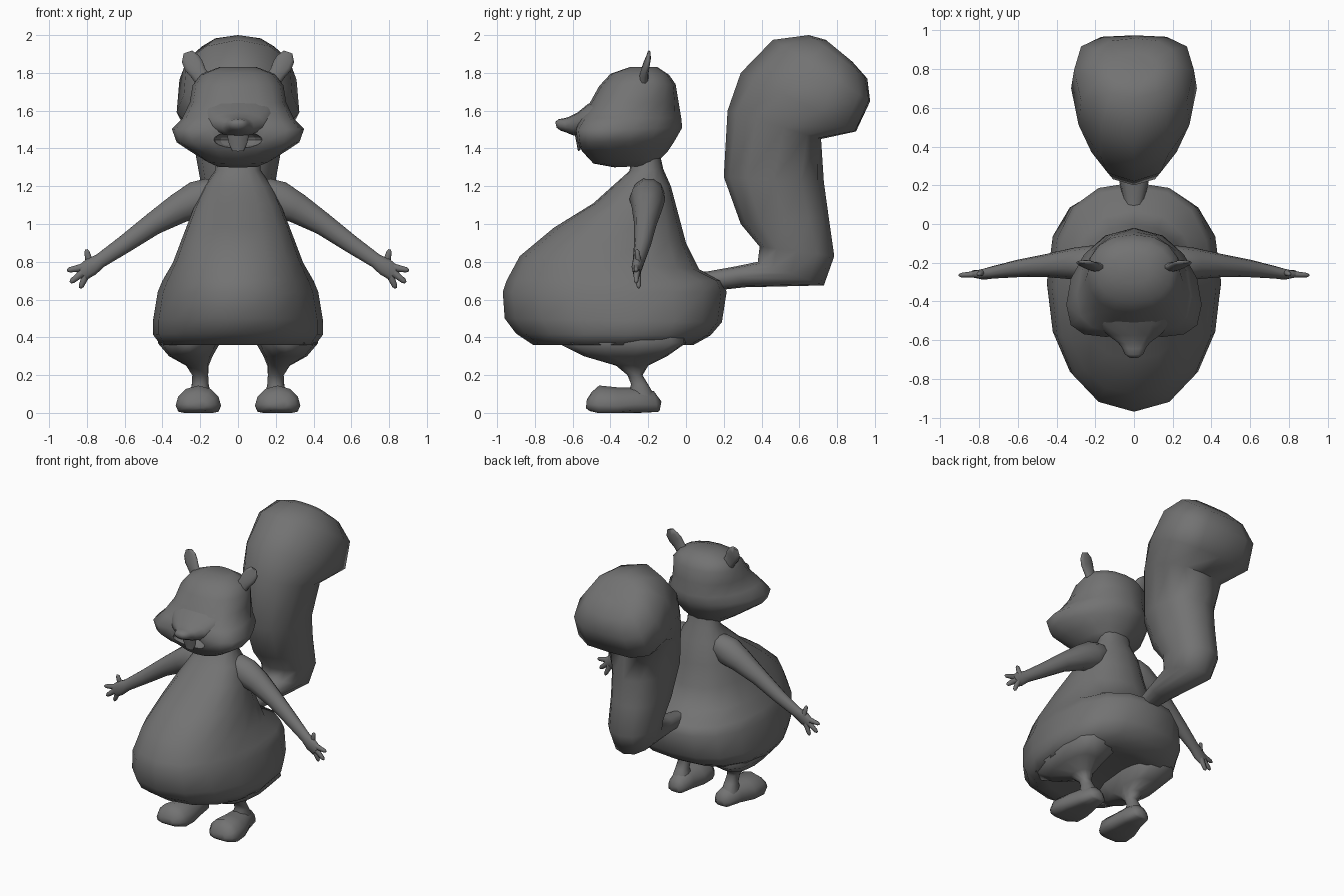
import bpy, bmesh, math
from mathutils import Vector

fur = bpy.data.materials.new("dark_grey")
fur.diffuse_color = (.17, .17, .17, 1)


def skin(name, rings, mirror=False, angle=75):
    """Join rings of points into one closed skin."""
    bm = bmesh.new()
    loops = [[bm.verts.new(p) for p in r] for r in rings]
    n = len(loops[0])
    for a, b in zip(loops, loops[1:]):
        for i in range(n):
            j = (i + 1) % n
            bm.faces.new((a[i], a[j], b[j], b[i]))
    for end in (loops[0], loops[-1]):
        bm.faces.new(end)
    bmesh.ops.recalc_face_normals(bm, faces=bm.faces)
    me = bpy.data.meshes.new(name)
    bm.to_mesh(me)
    bm.free()
    me.materials.append(fur)
    ob = bpy.data.objects.new(name, me)
    bpy.context.collection.objects.link(ob)
    bpy.ops.object.select_all(action='DESELECT')
    ob.select_set(True)
    bpy.context.view_layer.objects.active = ob
    bpy.ops.object.shade_smooth_by_angle(angle=math.radians(angle))
    if mirror:
        m = ob.modifiers.new("mirror", 'MIRROR')
        m.use_mirror_merge = False
    return ob


def power(v, e):
    return math.copysign(abs(v) ** e, v)


def profile(name, rows, cx=None, n=14, e=0.88, **kw):
    """Rows: front y, z, back y, z, half width, forward bias; cx: ring centre x."""
    rings = []
    for k, (py, pz, qy, qz, hw, b) in enumerate(rows):
        p, q = Vector((0, py, pz)), Vector((0, qy, qz))
        mid, half = (p + q) / 2, (p - q) / 2
        x0 = cx[k] if cx else 0
        ring = []
        for i in range(n):
            a = 2 * math.pi * i / n
            s, c = power(math.sin(a), e), power(math.cos(a), e)
            v = mid + half * (c + b * s * s)
            ring.append(Vector((x0 + hw * s, v.y, v.z)))
        rings.append(ring)
    return skin(name, rings, **kw)


def tube(name, pts, radii, side=(0, 1, 0), n=10, mirror=True):
    """Sweep an ellipse along points; radii: (along side, across side)."""
    pts = [Vector(p) for p in pts]
    rings = []
    for k, p in enumerate(pts):
        t = (pts[min(k + 1, len(pts) - 1)] - pts[max(k - 1, 0)]).normalized()
        v = t.cross(Vector(side)).normalized()
        u = v.cross(t)
        ru, rv = radii[k]
        rings.append([p + u * ru * math.cos(2 * math.pi * i / n)
                      + v * rv * math.sin(2 * math.pi * i / n) for i in range(n)])
    return skin(name, rings, mirror=mirror)


# Pear-shaped body with neck, hollowed slightly underneath
profile("body", [
    (-.55, .385, -.10, .385, .15, 0), (-.72, .36, -.02, .36, .33, 0),
    (-.81, .36, .04, .36, .41, -.1), (-.90, .42, .13, .41, .45, -.15),
    (-.96, .50, .19, .48, .45, -.15), (-.97, .64, .215, .64, .425, -.1),
    (-.95, .70, .19, .70, .40, -.1), (-.88, .83, .07, .76, .345, 0),
    (-.70, .98, 0, .90, .29, 0), (-.49, 1.11, -.04, 1.05, .235, .1),
    (-.39, 1.20, -.08, 1.20, .18, 0), (-.30, 1.28, -.12, 1.29, .12, 0),
    (-.28, 1.38, -.14, 1.38, .11, 0)], n=16)

# Thighs tapering to thin ankles
profile("leg", [
    (-.62, .48, .0, .48, .13, -.2), (-.68, .37, .0, .37, .165, -.3),
    (-.54, .30, -.10, .30, .115, -.2), (-.37, .25, -.20, .25, .06, 0),
    (-.31, .20, -.23, .20, .042, 0), (-.29, .15, -.20, .15, .045, 0),
    (-.32, .08, -.16, .08, .06, 0)],
    cx=[.24, .26, .25, .215, .20, .20, .20], n=12, mirror=True)

# Flat-bottomed feet, heel to toe
profile("foot", [
    (-.13, .06, -.14, .01, .03, 0), (-.17, .115, -.15, .005, .065, -.3),
    (-.26, .135, -.25, 0, .085, -.3), (-.36, .135, -.36, 0, .115, -.45),
    (-.46, .145, -.46, 0, .12, -.45), (-.50, .11, -.51, .01, .095, -.3),
    (-.525, .07, -.53, .025, .05, -.1)],
    cx=[.185, .19, .195, .205, .21, .215, .215], n=12, e=.85, mirror=True)

# Head with wide cheeks
head = profile("head", [
    (-.38, 1.30, -.16, 1.31, .11, 0), (-.49, 1.32, -.13, 1.35, .17, .1),
    (-.55, 1.385, -.10, 1.38, .25, .3), (-.57, 1.43, -.06, 1.44, .325, .42),
    (-.58, 1.50, -.02, 1.51, .35, .42), (-.56, 1.56, -.025, 1.56, .295, .3),
    (-.51, 1.64, -.04, 1.65, .255, .1), (-.46, 1.73, -.055, 1.74, .24, 0),
    (-.40, 1.795, -.09, 1.79, .195, 0), (-.30, 1.83, -.15, 1.83, .10, 0)], n=16)

# Open mouth carved into the head
bpy.ops.mesh.primitive_uv_sphere_add(segments=16, ring_count=10, radius=1,
                                     location=(0, -.58, 1.445))
cutter = bpy.context.object
cutter.name = "mouth_cutter"
cutter.data.materials.append(fur)
cutter.scale = (.13, .09, .045)
cutter.hide_render = True
cutter.hide_viewport = True
cut = head.modifiers.new("mouth", 'BOOLEAN')
cut.operation = 'DIFFERENCE'
cut.object = cutter

# Broad snout ending in a small nose, and front teeth
profile("snout", [
    (-.40, 1.70, -.40, 1.48, .22, 0), (-.52, 1.635, -.51, 1.475, .19, 0),
    (-.575, 1.59, -.57, 1.465, .14, 0), (-.62, 1.567, -.60, 1.47, .085, 0),
    (-.645, 1.56, -.635, 1.485, .062, 0), (-.675, 1.555, -.665, 1.495, .05, 0),
    (-.692, 1.54, -.685, 1.51, .025, 0)], n=14)
profile("teeth", [
    (-.59, 1.48, -.55, 1.48, .06, 0), (-.58, 1.43, -.55, 1.43, .05, 0),
    (-.572, 1.385, -.56, 1.39, .03, 0)], n=8, e=.7)

# Small leaf-shaped ears leaning outwards
tube("ear", [(.17, -.225, 1.74), (.21, -.22, 1.80), (.235, -.21, 1.84),
             (.253, -.20, 1.875), (.265, -.195, 1.91)],
     [(.03, .045), (.022, .046), (.018, .055), (.014, .05), (.008, .025)], n=10)

# Arms
tube("arm", [(.07, -.20, 1.19), (.14, -.20, 1.165), (.21, -.205, 1.13), (.31, -.205, 1.085),
             (.45, -.215, 1.0), (.60, -.23, .893), (.73, -.25, .805), (.78, -.26, .772),
             (.825, -.26, .74)],
     [(.05, .05), (.085, .085), (.095, .105), (.082, .085), (.06, .063), (.045, .05),
      (.032, .04), (.028, .05), (.018, .045)])

# Thumb and fingers
for k, (a, b) in enumerate([((.785, -.25, .79), (.803, -.26, .865)),
                            ((.82, -.26, .77), (.905, -.265, .755)),
                            ((.82, -.26, .745), (.888, -.265, .69)),
                            ((.80, -.255, .74), (.835, -.25, .66))]):
    a, b = Vector(a), Vector(b)
    tube("thumb" if k == 0 else f"finger_{k}", [a, a.lerp(b, .5), a.lerp(b, .85), b],
         [(.018, .022), (.014, .017), (.012, .014), (.005, .006)], n=8)

# Big bushy tail curling backwards at the top
profile("tail", [
    (.02, .74, .03, .66, .05, 0), (.12, .75, .13, .645, .055, 0),
    (.26, .775, .31, .665, .09, 0), (.38, .80, .73, .675, .14, 0),
    (.39, .88, .785, .83, .17, 0), (.29, 1.0, .755, 1.04, .18, 0),
    (.20, 1.25, .73, 1.22, .20, 0), (.22, 1.60, .715, 1.45, .25, -.2),
    (.29, 1.80, .90, 1.49, .325, -.35), (.46, 1.975, .975, 1.65, .31, -.3),
    (.65, 2.0, .96, 1.77, .22, -.1), (.74, 1.975, .88, 1.86, .12, 0)], n=12)
